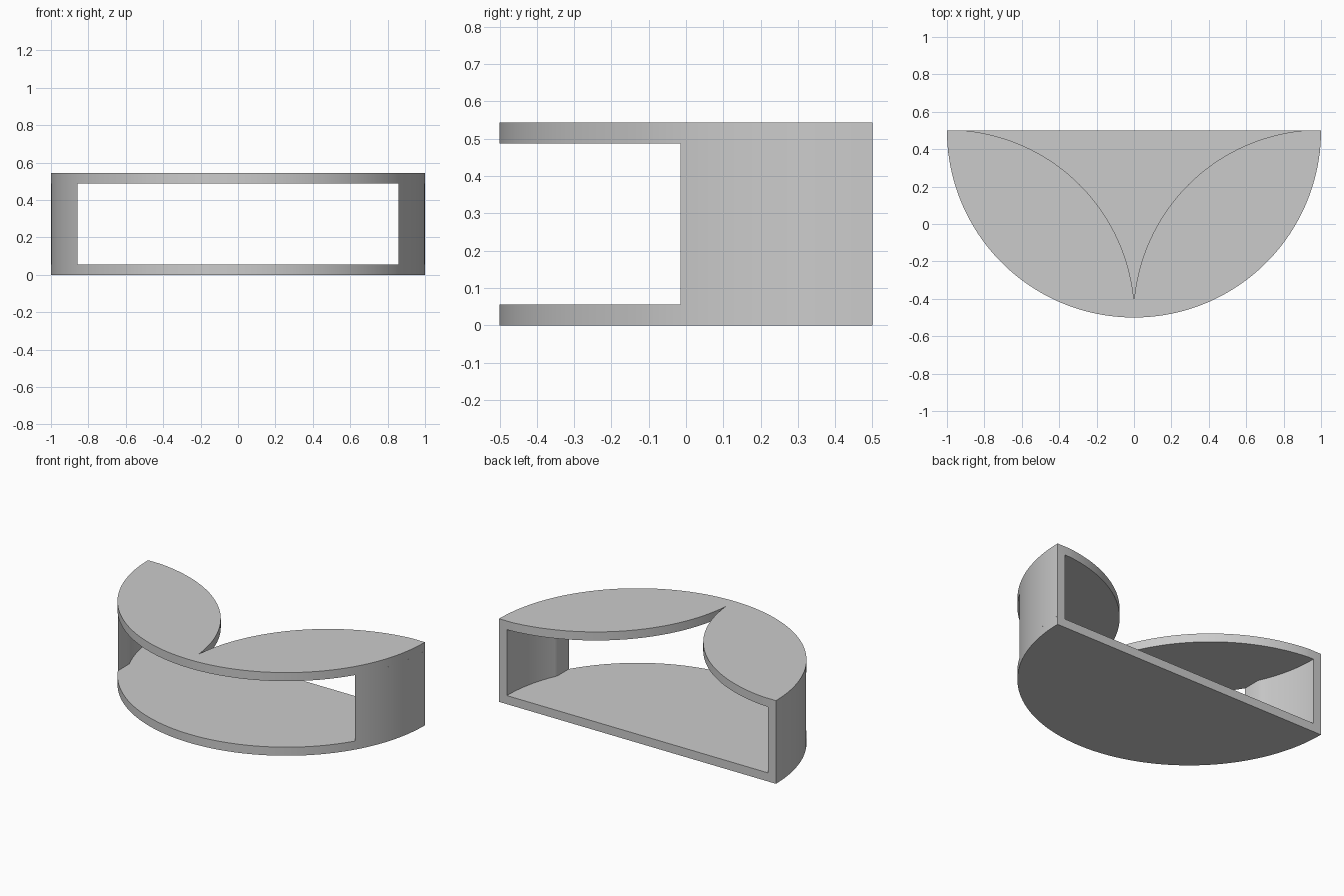
import bpy
import bmesh
from math import sin, cos, pi, sqrt, acos, atan2

cube = bpy.data.objects.get("Cube")
if cube:
    bpy.data.objects.remove(cube, do_unlink=True)

RADIUS, BACK = 1.0, 0.5        # half disc, flat edge at the back
HEIGHT, THICK = 0.543, 0.056   # overall height, plate and wall thickness
OPENING = 0.857                # half width of the front opening
SCOOP = 1.004                  # radius of the two discs shaping the top

grey = bpy.data.materials.new("plain grey")
grey.use_nodes = True
colour = (0.6, 0.6, 0.6, 1)
grey.diffuse_color = colour
grey.node_tree.nodes["Principled BSDF"].inputs["Base Color"].default_value = colour


def arc(cx, cy, r, start, end, steps):
    angles = [start + (end - start) * i / steps for i in range(steps + 1)]
    return [(cx + r * cos(a), cy + r * sin(a)) for a in angles]


def extrude_outline(name, outline, bottom, top):
    bm = bmesh.new()
    face = bm.faces.new([bm.verts.new((x, y, bottom)) for x, y in outline])
    result = bmesh.ops.extrude_face_region(bm, geom=[face])
    verts = [v for v in result["geom"] if isinstance(v, bmesh.types.BMVert)]
    bmesh.ops.translate(bm, verts=verts, vec=(0, 0, top - bottom))
    bmesh.ops.recalc_face_normals(bm, faces=bm.faces)
    mesh = bpy.data.meshes.new(name)
    bm.to_mesh(mesh)
    bm.free()
    mesh.materials.append(grey)
    obj = bpy.data.objects.new(name, mesh)
    bpy.context.collection.objects.link(obj)
    bpy.ops.object.select_all(action="DESELECT")
    obj.select_set(True)
    bpy.context.view_layer.objects.active = obj
    bpy.ops.object.shade_smooth_by_angle(angle=pi / 6)
    return obj


# Rim running from the left back corner round the front to the right one
rim = arc(0, BACK, RADIUS, 0, -pi, 96)

# Half-round floor
extrude_outline("bottom_plate", rim, 0, THICK)

# Top: two petals joined at the front, with a pointed scoop between them
reach = sqrt(SCOOP ** 2 - 1)
right_scoop = arc(-1, -0.5, SCOOP, atan2(1, reach), atan2(reach, 1), 48)
left_scoop = [(-x, y) for x, y in reversed(right_scoop)]
extrude_outline("top_plate", rim + right_scoop + left_scoop[1:],
                HEIGHT - THICK, HEIGHT)

# Curved side walls, trimmed by the straight sides of the front opening
inner = RADIUS - THICK
wall = (arc(0, BACK, RADIUS, 0, -acos(OPENING / RADIUS), 24)
        + arc(0, BACK, inner, -acos(OPENING / inner), 0, 24))
for name, side in (("left_wall", 1), ("right_wall", -1)):
    extrude_outline(name, [(side * x, y) for x, y in wall],
                    THICK, HEIGHT - THICK)
